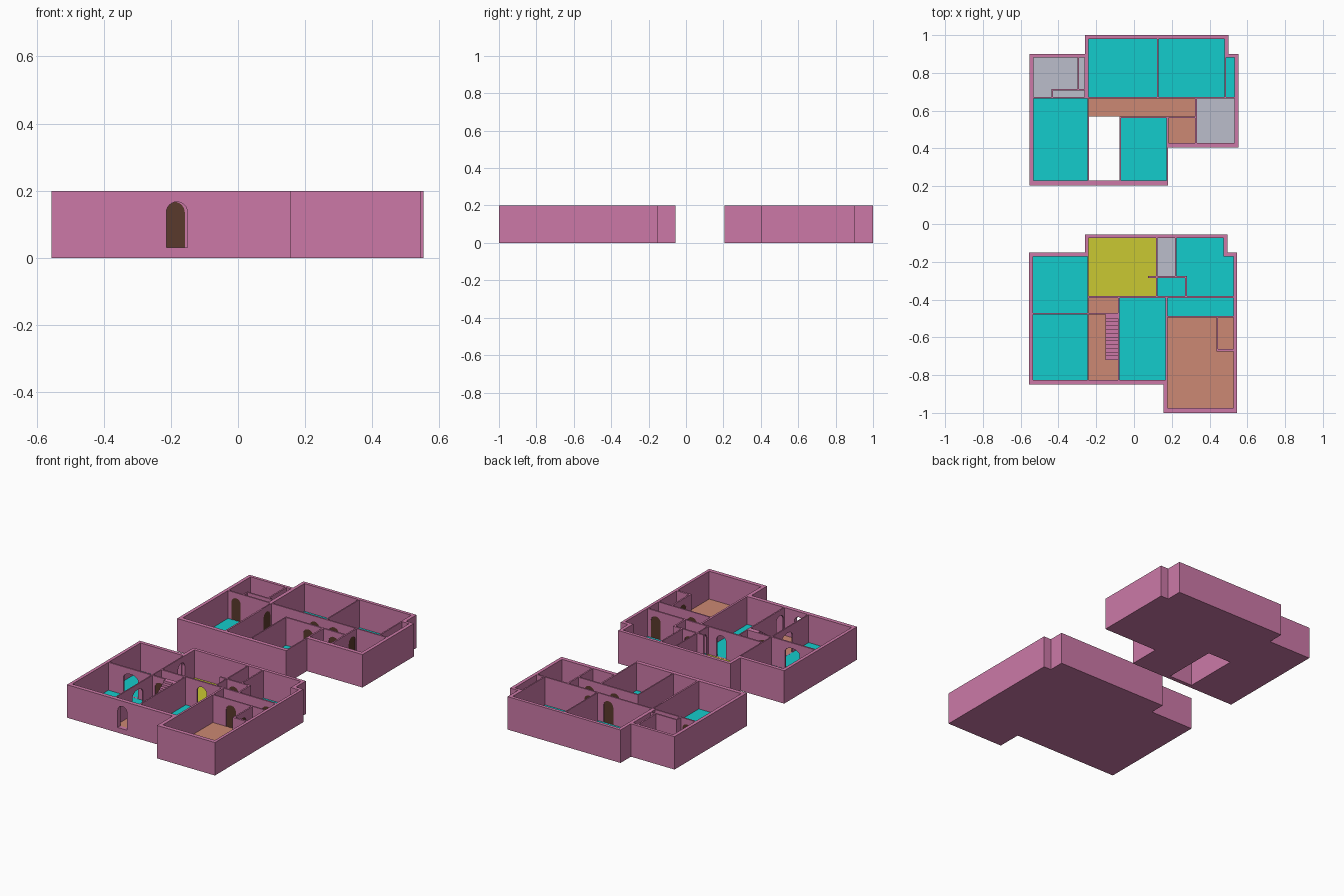
import bpy, bmesh, math
from mathutils import Matrix, Vector

if "Cube" in bpy.data.objects:
    bpy.data.objects.remove(bpy.data.objects["Cube"])

H, FLOOR, SILL = 0.2, 0.03, 0.0315


def material(name, hexcode):
    m = bpy.data.materials.new(name)
    srgb = [int(hexcode[i:i + 2], 16) / 255 for i in (0, 2, 4)]
    m.diffuse_color = [((c + 0.055) / 1.055) ** 2.4 if c > 0.04 else c / 12.92 for c in srgb] + [1]
    m.use_nodes = True
    m.node_tree.nodes["Principled BSDF"].inputs["Base Color"].default_value = m.diffuse_color
    return m


PINK = material("wall_pink", "cc79a7")
BROWN = material("door_brown", "5a3a2c")
MATS = {"cyan": material("floor_cyan", "14cccc"), "orange": material("floor_orange", "cc8873"),
        "grey": material("floor_grey", "bbbecb"), "yellow": material("floor_yellow", "cac832")}


def finish(bm, name, mat=None):
    bmesh.ops.recalc_face_normals(bm, faces=bm.faces)
    me = bpy.data.meshes.new(name)
    bm.to_mesh(me)
    bm.free()
    ob = bpy.data.objects.new(name, me)
    bpy.context.collection.objects.link(ob)
    if mat:
        me.materials.append(mat)
    return ob


def prism(bm, base, vec):
    f = bm.faces.new([bm.verts.new(p) for p in base])
    r = bmesh.ops.extrude_face_region(bm, geom=[f])
    bmesh.ops.translate(bm, vec=vec, verts=[v for v in r["geom"] if isinstance(v, bmesh.types.BMVert)])


def box(bm, x0, x1, y0, y1, z0, z1):
    prism(bm, [(x0, y0, z0), (x1, y0, z0), (x1, y1, z0), (x0, y1, z0)], (0, 0, z1 - z0))


def arch(bm, axis, x, y, width, depth):
    """Round-topped doorway; axis is the direction walked through it."""
    r, top = width / 2, 0.167
    rise = min(r, 0.032)
    pts = [(-r, SILL), (r, SILL)]
    pts += [(r * math.cos(math.pi * i / 12), top - rise + rise * math.sin(math.pi * i / 12)) for i in range(13)]
    if axis == "y":
        prism(bm, [(x + u, y - depth / 2, z) for u, z in pts], (0, depth, 0))
    else:
        prism(bm, [(x - depth / 2, y + u, z) for u, z in pts], (depth, 0, 0))


def cut(ob, cutter):
    cutter.hide_render = True
    m = ob.modifiers.new("cut", "BOOLEAN")
    m.object, m.operation, m.solver, m.use_self = cutter, "DIFFERENCE", "EXACT", True
    dg = bpy.context.evaluated_depsgraph_get()
    me = bpy.data.meshes.new_from_object(ob.evaluated_get(dg))
    ob.modifiers.clear()
    ob.data = me
    bpy.data.objects.remove(cutter)


def storey(name, outline, rooms, doors, void=None):
    # solid block, then hollow out rooms and doorways
    bm = bmesh.new()
    prism(bm, [(x, y, 0) for x, y in outline], (0, 0, H))
    walls = finish(bm, name + "_walls", PINK)
    bm = bmesh.new()
    for _, x0, x1, y0, y1 in rooms:
        box(bm, x0, x1, y0, y1, FLOOR, H + 0.1)
    cut(walls, finish(bm, "room_cutter"))
    if void:
        bm = bmesh.new()
        box(bm, *void, -0.1, H + 0.1)
        cut(walls, finish(bm, "void_cutter"))
    bm = bmesh.new()
    for axis, x, y, w, d, _ in doors:
        arch(bm, axis, x, y, w, d)
    cut(walls, finish(bm, "door_cutter"))
    # coloured floor coverings
    for colour, mat in MATS.items():
        bm = bmesh.new()
        for c, *r in rooms:
            if c == colour:
                box(bm, *r, FLOOR - 0.001, FLOOR + 0.001)
        if bm.verts:
            finish(bm, f"{name}_{colour}_floor", mat)
        else:
            bm.free()
    # closed door leaves
    bm = bmesh.new()
    for axis, x, y, w, d, leaf in doors:
        if leaf:
            arch(bm, axis, x, y, w, 0.006)
    finish(bm, name + "_door_leaves", BROWN)


# ground storey (front)
storey("ground",
       [(-.555, -.85), (.155, -.85), (.155, -1), (.545, -1), (.545, -.15), (.495, -.15),
        (.495, -.055), (-.26, -.055), (-.26, -.15), (-.555, -.15)],
       [("cyan", -.535, -.247, -.47, -.172), ("cyan", -.535, -.247, -.825, -.48),
        ("yellow", -.24, .117, -.382, -.075), ("grey", .124, .216, -.275, -.075),
        ("cyan", .124, .27, -.382, -.285), ("cyan", .224, .475, -.275, -.075),
        ("cyan", .28, .527, -.382, -.172),
        ("cyan", .178, .527, -.487, -.392), ("cyan", -.077, .166, -.825, -.392),
        ("orange", -.24, -.085, -.47, -.392), ("orange", -.24, -.085, -.825, -.48),
        ("orange", .178, .527, -.975, -.675), ("orange", .178, .436, -.68, -.495),
        ("orange", .445, .527, -.663, -.495)],
       [("y", -.182, -.84, .063, .06, 0), ("y", -.19, -.475, .063, .03, 1),
        ("y", -.385, -.475, .1, .03, 0), ("x", -.243, -.62, .1, .03, 0),
        ("x", -.243, -.2, .065, .03, 0), ("y", .03, -.387, .065, .03, 0),
        ("x", -.081, -.78, .07, .03, 0), ("y", .17, -.28, .065, .03, 1),
        ("x", .172, -.44, .065, .03, 0), ("y", .47, -.387, .065, .03, 1),
        ("x", .12, -.335, .065, .03, 0), ("y", .3, -.491, .065, .03, 1),
        ("x", .44, -.59, .065, .03, 1)])

# short partition in the yellow room
bm = bmesh.new()
box(bm, .075, .12, -.285, -.275, FLOOR, H)
finish(bm, "short_partition", PINK)

# staircase climbing towards the back
bm = bmesh.new()
N, RUN = 12, 0.24 / 12
prof = [(-.48, FLOOR)]
for i in range(N):
    z = FLOOR + (H - FLOOR) * (i + 1) / N
    prof += [(-.72 + RUN * i, z - (H - FLOOR) / N), (-.72 + RUN * i, z)]
prof.append((-.48, H))
prism(bm, [(-.15, y, z) for y, z in prof], (.065, 0, 0))
finish(bm, "staircase", PINK)

# upper storey (back), with an open stair well
storey("upper",
       [(-.553, .205), (.18, .205), (.18, .405), (.553, .405), (.553, .9), (.5, .9),
        (.5, 1), (-.26, 1), (-.26, .9), (-.553, .9)],
       [("grey", -.532, -.3, .715, .882), ("grey", -.532, -.438, .673, .73),
        ("grey", -.43, -.262, .673, .706), ("grey", -.291, -.262, .715, .882),
        ("cyan", -.24, .122, .673, .98), ("cyan", .129, .478, .673, .98),
        ("cyan", .486, .532, .673, .882), ("orange", -.24, .324, .57, .664),
        ("orange", .182, .324, .43, .56), ("grey", .333, .532, .43, .664),
        ("cyan", -.532, -.247, .23, .664), ("cyan", -.07, .172, .23, .56)],
       [("y", -.478, .668, .063, .03, 1), ("x", -.243, .62, .065, .03, 1),
        ("y", .05, .668, .065, .03, 1), ("y", .18, .668, .065, .03, 1),
        ("x", .328, .62, .065, .03, 1), ("y", .25, .565, .065, .03, 1),
        ("y", .08, .565, .065, .03, 1)],
       void=(-.237, -.077, .23, .573))
